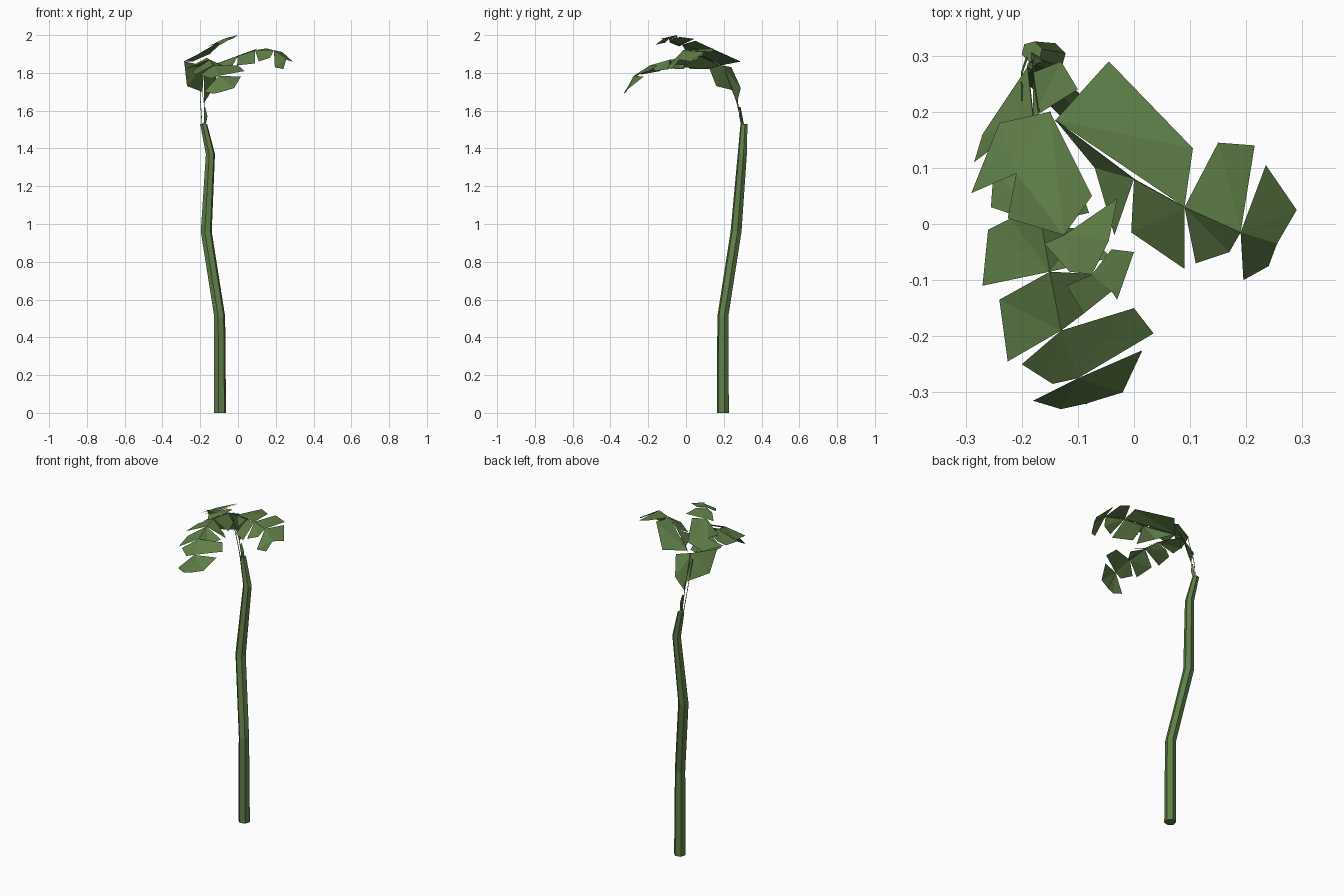
import bpy
import bmesh
import math
from mathutils import Vector

cube = bpy.data.objects.get("Cube")
if cube:
    bpy.data.objects.remove(cube, do_unlink=True)

# Single leaf green for the whole plant
green = bpy.data.materials.new("leaf_green")
green.use_nodes = True
green.diffuse_color = (0.115, 0.21, 0.065, 1)
shader = next(n for n in green.node_tree.nodes if n.type == "BSDF_PRINCIPLED")
shader.inputs["Base Color"].default_value = green.diffuse_color
shader.inputs["Roughness"].default_value = 0.9


def point(p):
    """Points are written in hundredths of a unit."""
    return Vector(p) / 100


def finish(name, bm):
    mesh = bpy.data.meshes.new(name)
    bm.to_mesh(mesh)
    bm.free()
    mesh.materials.append(green)
    obj = bpy.data.objects.new(name, mesh)
    bpy.context.collection.objects.link(obj)
    return obj


def tube(name, path, radii, sides, turn=0.0):
    """Flat-sided tube of level rings along a path, capped at both ends."""
    bm = bmesh.new()
    rings = []
    for centre, radius in zip(path, radii):
        ring = []
        for k in range(sides):
            angle = turn + math.tau * k / sides
            offset = Vector((math.cos(angle), math.sin(angle), 0)) * radius / 100
            ring.append(bm.verts.new(point(centre) + offset))
        rings.append(ring)
    for low, high in zip(rings, rings[1:]):
        for k in range(sides):
            n = (k + 1) % sides
            bm.faces.new((low[k], low[n], high[n], high[k]))
    bm.faces.new(rings[0][::-1])
    bm.faces.new(rings[-1])
    return finish(name, bm)


def frond(name, spine, leaflets):
    """Leaflets are flat blades, each sharing one stretch of the spine."""
    bm = bmesh.new()
    for start, end, rim in leaflets:
        outline = [spine[start], *rim, spine[end]]
        face = bm.faces.new([bm.verts.new(point(p)) for p in outline])
        face.normal_update()
        if face.normal.z < 0:
            face.normal_flip()
    bmesh.ops.triangulate(bm, faces=[f for f in bm.faces if len(f.verts) > 3])
    finish(name, bm)
    # Thin rib under the blades
    rib = [point(p) - Vector((0, 0, 0.004)) for p in spine]
    tube(name + "_rib", [p * 100 for p in rib], [0.15] * len(rib), 3)


# Trunk, bending backwards and to one side
trunk_path = [(-9.5, 19.5, 0), (-9.7, 19.5, 51), (-16.8, 26.5, 96),
              (-14.6, 29.8, 137), (-18.2, 30.7, 153)]
tube("trunk", trunk_path, [3.3, 3, 3, 2.5, 1.9], 6, math.pi / 12)

# Young shoot and two bare stalks at the trunk top
tube("young_shoot", [(-18, 30, 152), (-17.2, 29, 157), (-17.8, 28.5, 162)],
     [0.9, 1, 0.4], 3)
tube("long_stalk", [(-19, 30, 151), (-20, 27, 166), (-20, 22, 182)],
     [0.25, 0.2, 0.2], 3)
tube("short_stalk", [(-18, 30, 151), (-18, 27, 164), (-17, 20, 184)],
     [0.25, 0.2, 0.2], 3)

# Steep folded leaf hanging behind the crown
frond("back_frond",
      [(-18, 27, 164), (-19, 28, 170), (-18, 19, 184)],
      [(0, 2, [(-13, 29, 172), (-10, 24, 183)]),
       (1, 2, [(-27, 16, 173), (-28.5, 11, 186)])])

# Frond reaching out to the left
frond("left_frond",
      [(-14, 18.5, 184), (0, 8, 189), (9, 3, 192), (19, -1.5, 192),
       (25.5, -3.5, 187)],
      [(0, 2, [(-4.5, 29, 186), (10.5, 13.5, 193)]),
       (0, 1, [(-7, 10, 182), (-3.5, -2, 183)]),
       (1, 2, [(-0.5, -1.5, 184), (9, -8, 185)]),
       (2, 3, [(15, 14.5, 193), (21.5, 14, 191)]),
       (2, 3, [(11, -7, 186), (17, -5, 188)]),
       (3, 4, [(23.5, 10.5, 191), (29, 2.5, 186)]),
       (3, 4, [(19.5, -10, 183), (24, -7.5, 182)])])

# Highest frond, rising over the crown
frond("top_frond",
      [(-15, 20, 190), (-12.5, -2, 195), (-7.5, -9, 198), (-4, -12, 198)],
      [(0, 1, [(-24, 18, 186), (-29, 5.5, 186), (-21, 9, 190),
               (-22.5, 1, 189)]),
       (0, 1, [(-7.5, 5, 197)]),
       (1, 2, [(-3, 4.5, 198), (-4.5, -3, 199)]),
       (1, 2, [(-16, -3.5, 194), (-11.5, -8.5, 196)]),
       (2, 3, [(-4, -4.5, 199), (0, -5, 200), (-3, -13.5, 198)]),
       (2, 3, [(-12, -11, 196), (-9, -16, 195)])])

# Long frond arching forward and drooping at its tip
frond("front_frond",
      [(-19, 18, 184), (-16.5, 0, 188), (-15, -8.5, 187), (-13, -19, 184),
       (-10, -27.5, 178.5), (-8.5, -32, 170)],
      [(0, 1, [(-25, 10, 183), (-25.5, 3, 183)]),
       (0, 1, [(-12, 13, 182), (-8, 2, 182)]),
       (1, 2, [(-22, 1, 185), (-26, -1, 183), (-27, -11, 182)]),
       (1, 2, [(-9, -1, 182), (-4, -6, 182)]),
       (2, 3, [(-24, -13.5, 181), (-22.5, -24.5, 179)]),
       (2, 3, [(-5, -9, 182), (-9, -16, 181)]),
       (3, 4, [(-20, -25, 179), (-14.5, -28.5, 177)]),
       (3, 4, [(0, -15, 184), (3.5, -19.5, 181)]),
       (4, 5, [(-18, -31.5, 170), (-13, -33, 169)]),
       (4, 5, [(1.5, -22.5, 178), (-2, -30, 172)])])
